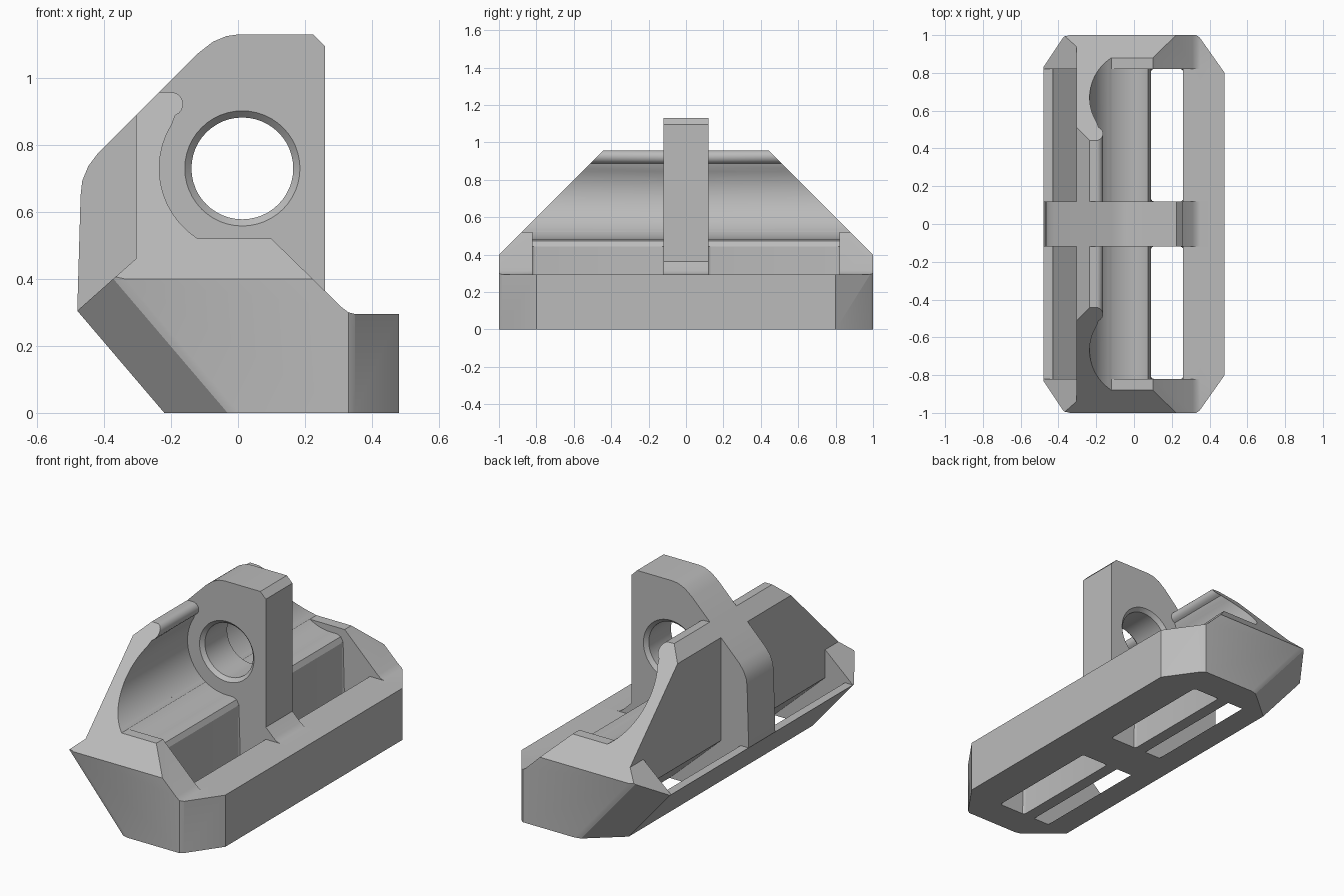
import bpy, bmesh, math
from mathutils import Vector

cube = bpy.data.objects.get("Cube")
if cube:
    bpy.data.objects.remove(cube, do_unlink=True)

GREY = (0.5, 0.5, 0.5, 1)
mat = bpy.data.materials.new("plain grey")
mat.use_nodes = True
mat.diffuse_color = GREY
mat.node_tree.nodes["Principled BSDF"].inputs["Base Color"].default_value = GREY

CX, CZ, R = 0.013, 0.73, 0.248      # axis shared by the bore and the trough
RIB = 0.12                          # half thickness of the centre rib
END = 0.82                          # inner face of the end walls


def arc(a0, a1, n, r=R, cx=CX, cz=CZ):
    """Points on an arc in the xz plane, angles in degrees."""
    angles = [math.radians(a0 + (a1 - a0) * i / n) for i in range(n + 1)]
    return [(cx + r * math.cos(a), cz + r * math.sin(a)) for a in angles]


def make_object(name, bm):
    bmesh.ops.recalc_face_normals(bm, faces=bm.faces)
    mesh = bpy.data.meshes.new(name)
    bm.to_mesh(mesh)
    bm.free()
    mesh.materials.append(mat)
    obj = bpy.data.objects.new(name, mesh)
    bpy.context.collection.objects.link(obj)
    return obj


def extrude(profile, y0, y1):
    """Solid made by extruding an xz profile along y."""
    bm = bmesh.new()
    face = bm.faces.new([bm.verts.new((x, y0, z)) for x, z in profile])
    new = bmesh.ops.extrude_face_region(bm, geom=[face])["geom"]
    verts = [v for v in new if isinstance(v, bmesh.types.BMVert)]
    bmesh.ops.translate(bm, verts=verts, vec=(0, y1 - y0, 0))
    bmesh.ops.recalc_face_normals(bm, faces=bm.faces)
    return bm


def slice_off(bm, point, normal):
    """Remove everything beyond a plane and cap the cut."""
    bmesh.ops.bisect_plane(bm, geom=bm.verts[:] + bm.edges[:] + bm.faces[:], dist=1e-5,
                           plane_co=point, plane_no=Vector(normal).normalized(),
                           clear_outer=True)
    bmesh.ops.holes_fill(bm, edges=[e for e in bm.edges if e.is_boundary], sides=0)


def boolean(target, other, operation):
    mod = target.modifiers.new("boolean", 'BOOLEAN')
    mod.operation, mod.solver, mod.object = operation, 'EXACT', other
    bpy.context.view_layer.objects.active = target
    bpy.ops.object.modifier_apply(modifier=mod.name)
    bpy.data.objects.remove(other, do_unlink=True)


# Body: base, end walls and curved back wall in one profile
lip = arc(100, -70, 8, 0.036, -0.2, 0.922)
body_profile = ([(-0.22, 0), (0.48, 0), (0.48, 0.295), (0.35, 0.295), (0.33, 0.3),
                 (0.31, 0.315), (0.1, 0.52), (-0.12, 0.52)]
                + arc(236, 148, 20) + lip[::-1]
                + [(-0.235, 0.958), (-0.305, 0.888), (-0.305, 0.46), (-0.48, 0.305)])
bm = extrude(body_profile, -1, 1)
under = Vector((-0.305, 0, -0.26)).normalized()     # direction of the sloping underside
low = Vector((-0.22, 0, 0))
for s in (-1, 1):
    y = Vector((0, s, 0))
    slice_off(bm, (0, s, 0.4), (0, s, 1))                                # sloping ends
    slice_off(bm, (0.48, s * 0.8, 0), (0.17, s * 0.12, 0))               # plan chamfers
    slice_off(bm, (0.33, s, 0), (0.03, s * 0.04, 0))
    slice_off(bm, low + y * 0.83, under * 0.17 + y * 0.152)              # underside chamfers
    slice_off(bm, low - under * 0.17 + y, under * 0.06 + y * 0.17)
body = make_object("bracket_body", bm)

# Openings on both sides of the rib, with filleted ends
trough = ([(-0.09, 0.6)] + arc(232, 270, 8)
          + [(0.05, 0.482), (0.075, 0.473), (0.09, 0.445), (0.09, -0.1),
             (0.26, -0.1), (0.26, 0.295), (0.6, 0.295), (0.6, 0.6)])
pocket = [(-0.6, 0.305), (-0.43, 0.305), (-0.43, 0.29), (-0.08, 0), (-0.08, -0.1),
          (0.02, -0.1), (0.02, 0), (-0.305, 0.3), (-0.305, 0.8), (-0.6, 0.8)]
for s in (-1, 1):
    for profile in (trough, pocket):
        bm = extrude(profile, s * RIB, s * END)
        ends = [e for e in bm.edges
                if abs(e.verts[0].co.y - e.verts[1].co.y) < 1e-4
                and max(abs(v.co.x) for v in e.verts) < 0.5]
        if profile is pocket:
            # round the upright corners of the pocket
            ends = [e for e in ends if min(v.co.z for v in e.verts) < 0.3
                    and max(v.co.z for v in e.verts) < 0.304]
            ends = []
        else:
            ends = [e for e in ends if abs(e.verts[0].co.x - e.verts[1].co.x) < 1e-4
                    and e.verts[0].co.x > 0.08 and min(v.co.z for v in e.verts) < 0]
        if ends:
            bmesh.ops.bevel(bm, geom=ends, offset=0.02, segments=3, profile=0.5,
                            affect='EDGES', clamp_overlap=True)
        boolean(body, make_object("opening_cutter", bm), 'DIFFERENCE')

# Centre rib
rib_profile = [(-0.22, 0), (0.26, 0), (0.26, 1.095), (0.225, 1.13), (0, 1.13),
               (-0.035, 1.125), (-0.075, 1.108), (-0.12, 1.073), (-0.42, 0.773),
               (-0.447, 0.737), (-0.465, 0.693), (-0.47, 0.65), (-0.48, 0.305)]
boolean(body, make_object("centre_rib", extrude(rib_profile, -RIB, RIB)), 'UNION')

# Bore through the rib, countersunk on both faces
bm = bmesh.new()
rings = []
for y, r in ((-0.14, 0.192), (-0.1, 0.152), (0.1, 0.152), (0.14, 0.192)):
    rings.append([bm.verts.new((x, y, z)) for x, z in arc(0, 352.5, 47, r)])
for a, b in zip(rings, rings[1:]):
    for i in range(len(a)):
        bm.faces.new((a[i - 1], a[i], b[i], b[i - 1]))
bm.faces.new(rings[0])
bm.faces.new(rings[-1])
boolean(body, make_object("bore_cutter", bm), 'DIFFERENCE')

# Smooth the curved faces, keep the edges sharp
bpy.ops.object.select_all(action='DESELECT')
body.select_set(True)
bpy.context.view_layer.objects.active = body
bpy.ops.object.shade_smooth_by_angle(angle=math.radians(28))
